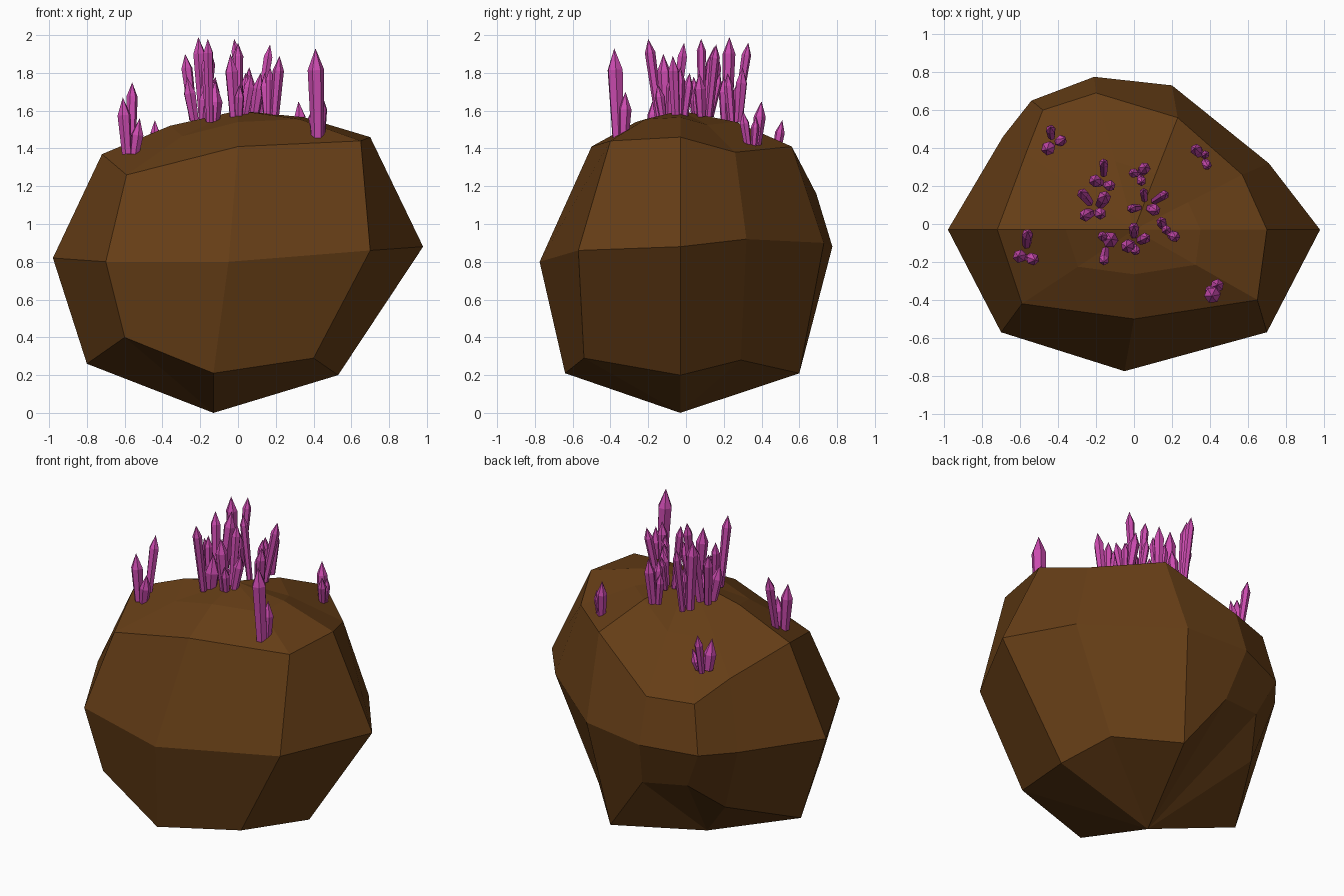
import bpy, bmesh, math
from mathutils import Vector, Matrix


def material(name, rgb):
    m = bpy.data.materials.new(name)
    m.diffuse_color = (*rgb, 1)
    return m


BROWN = material("brown_stone", (0.13, 0.047, 0.008))
PINK = material("pink_crystal", (0.60, 0.07, 0.43))


def finish(name, bm, mat):
    bmesh.ops.recalc_face_normals(bm, faces=bm.faces[:])
    me = bpy.data.meshes.new(name)
    bm.to_mesh(me)
    bm.free()
    me.materials.append(mat)
    ob = bpy.data.objects.new(name, me)
    bpy.context.collection.objects.link(ob)
    return ob


# Boulder: three irregular rings (front, then round by the right) plus two poles
bottom = [(-.13, -.64, .21), (.40, -.54, .29), (.53, -.03, .20), (.42, .29, .28), (.12, .60, .21),
          (-.15, .66, .58), (-.43, .60, .61), (-.56, .40, .43), (-.80, -.03, .26), (-.60, -.52, .40)]
equator = [(-.05, -.775, .80), (.70, -.57, .86), (.98, -.03, .88), (.71, .32, .92), (.20, .73, .90),
           (-.21, .775, .88), (-.54, .65, .85), (-.69, .46, .84), (-.98, -.03, .82), (-.70, -.57, .80)]
top = [(0, -.50, 1.41), (.65, -.40, 1.44), (.70, -.03, 1.46), (.57, .26, 1.38), (.23, .56, 1.41),
       (-.20, .69, 1.16), (-.48, .60, 1.15), (-.57, .37, 1.25), (-.72, -.03, 1.37), (-.59, -.42, 1.26)]
peak = Vector((0, -.03, 1.60))
crown = [Vector(p).lerp(peak, .5) + Vector((0, 0, .035)) for p in top]

bm = bmesh.new()
rings = [[bm.verts.new(p) for p in ring] for ring in (bottom, equator, top, crown)]
n = len(bottom)
for a, b in zip(rings, rings[1:]):
    for i in range(n):
        j = (i + 1) % n
        bm.faces.new((a[i], a[j], b[j], b[i]))
for ring, pole in ((rings[0], (-.13, -.03, 0)), (rings[-1], peak)):
    c = bm.verts.new(pole)
    for i in range(n):
        bm.faces.new((ring[i], ring[(i + 1) % n], c))
finish("boulder", bm, BROWN)


# Crystal cluster: pointed six-sided prisms leaning out from one base
def cluster(name, base, crystals):
    bm = bmesh.new()
    for x, y, z, r in crystals:
        tip = Vector((x, y, z))
        foot = Vector(base).lerp(Vector((x, y, base[2])), .45)
        axis = tip - foot
        length = axis.length
        rot = axis.to_track_quat('Z', 'Y').to_matrix().to_4x4()
        place = Matrix.Translation(foot) @ rot
        loops = []
        for h, k in ((0, .75), (length - 2.6 * r, 1)):
            loops.append([bm.verts.new(place @ Vector((r * k * math.cos(t), r * k * math.sin(t), h)))
                          for t in (math.tau * i / 6 + 9 * x for i in range(6))])
        apex = bm.verts.new(tip)
        lo, hi = loops
        bm.faces.new(lo[::-1])
        for i in range(6):
            j = (i + 1) % 6
            bm.faces.new((lo[i], lo[j], hi[j], hi[i]))
            bm.faces.new((hi[i], hi[j], apex))
    finish(name, bm, PINK)


# Outlying clusters
cluster("crystals_left_front", (-.57, -.17, 1.37), [
    (-.61, -.17, 1.67, .036), (-.56, -.04, 1.75, .030), (-.52, -.19, 1.56, .034)])
cluster("crystals_left_back", (-.43, .42, 1.29), [
    (-.46, .39, 1.49, .038), (-.44, .51, 1.55, .026), (-.36, .45, 1.42, .030)])
cluster("crystals_right_back", (.36, .35, 1.41), [
    (.32, .40, 1.65, .032), (.39, .30, 1.60, .026), (.38, .37, 1.57, .022)])
cluster("crystals_right_front", (.43, -.34, 1.44), [
    (.41, -.38, 1.93, .044), (.44, -.32, 1.70, .036), (.39, -.35, 1.62, .024)])

# Central clusters
cluster("crystals_centre_1", (-.16, .21, 1.54), [
    (-.16, .33, 1.96, .025), (-.21, .23, 1.99, .034), (-.12, .20, 1.78, .030)])
cluster("crystals_centre_2", (-.20, .07, 1.55), [
    (-.28, .17, 1.90, .030), (-.15, .15, 1.94, .036), (-.27, .04, 1.78, .034), (-.17, .05, 1.74, .032)])
cluster("crystals_centre_3", (.03, .26, 1.54), [
    (.06, .30, 1.83, .032), (-.01, .27, 1.75, .026), (.04, .22, 1.80, .026)])
cluster("crystals_centre_4", (.06, .09, 1.57), [
    (.17, .16, 1.95, .026), (.05, .18, 1.80, .022), (.12, .07, 1.80, .032), (-.02, .08, 1.98, .024)])
cluster("crystals_centre_5", (-.14, -.09, 1.54), [
    (-.12, -.08, 1.76, .044), (-.16, -.20, 1.98, .028), (-.17, -.06, 1.86, .026)])
cluster("crystals_centre_6", (.00, -.10, 1.56), [
    (.00, -.01, 1.96, .028), (-.04, -.12, 1.90, .036), (.07, -.07, 1.80, .030), (.01, -.15, 1.74, .026)])
cluster("crystals_centre_7", (.17, -.04, 1.55), [
    (.14, .02, 1.80, .028), (.22, -.07, 1.89, .030), (.17, -.03, 1.83, .026)])
